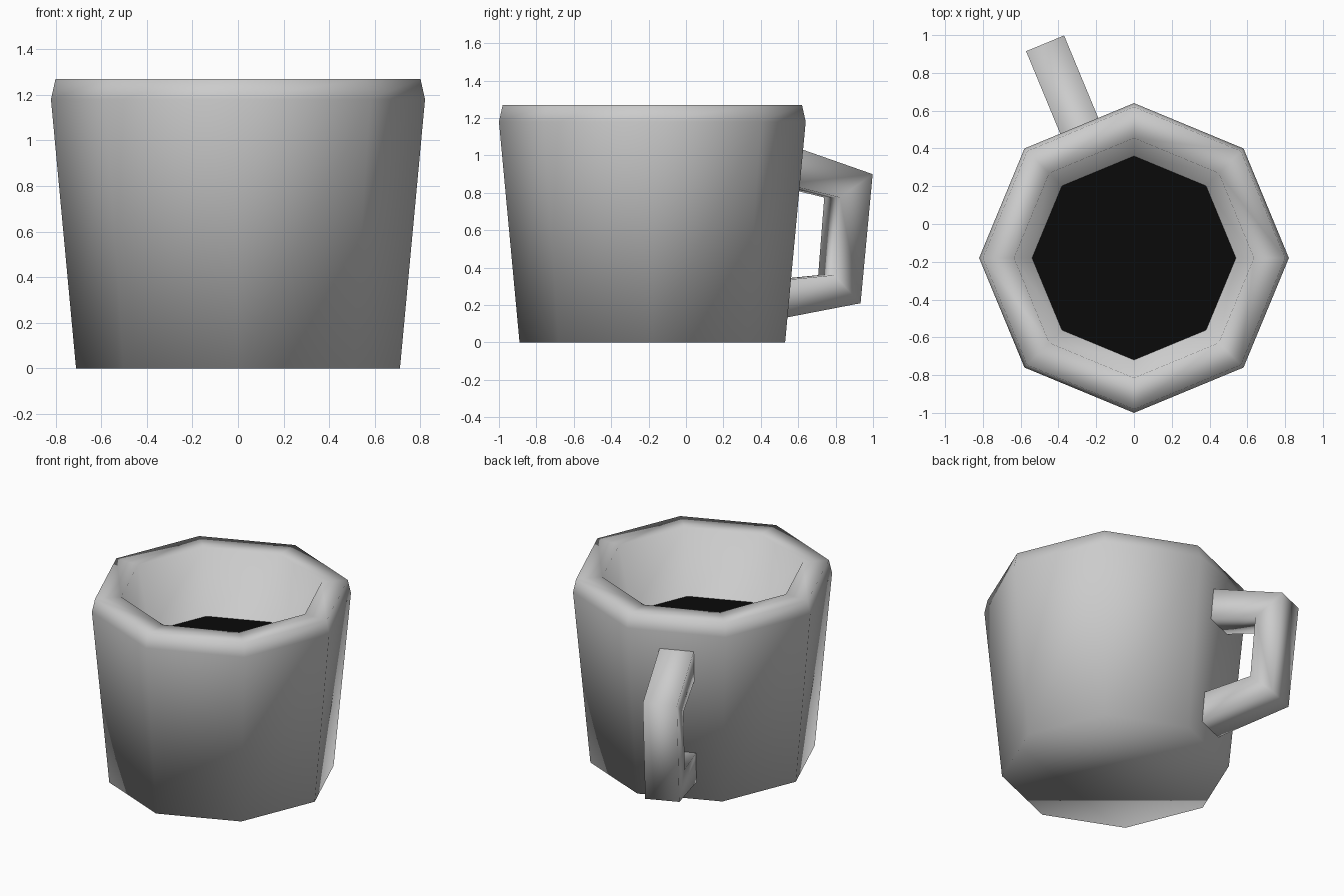
import bpy, bmesh, math
from mathutils import Vector

if "Cube" in bpy.data.objects:
    bpy.data.objects.remove(bpy.data.objects["Cube"])

CY = -0.18   # the cup axis sits forward of the origin
SIDES = 8


def material(name, value):
    m = bpy.data.materials.new(name)
    m.diffuse_color = (value, value, value, 1)
    m.use_nodes = True
    m.node_tree.nodes["Principled BSDF"].inputs["Base Color"].default_value = m.diffuse_color
    return m


ceramic = material("light grey ceramic", 0.6)
coffee = material("black coffee", 0.003)


def finish(bm, name, mat, smooth):
    bmesh.ops.recalc_face_normals(bm, faces=bm.faces[:])
    for f in bm.faces:
        f.smooth = smooth
    me = bpy.data.meshes.new(name)
    bm.to_mesh(me)
    bm.free()
    me.materials.append(mat)
    ob = bpy.data.objects.new(name, me)
    bpy.context.collection.objects.link(ob)
    return ob


def ring(bm, r, z):
    return [bm.verts.new((r * math.cos(2 * math.pi * i / SIDES),
                          CY + r * math.sin(2 * math.pi * i / SIDES), z))
            for i in range(SIDES)]


def bridge(bm, a, b):
    n = len(a)
    for i in range(n):
        j = (i + 1) % n
        bm.faces.new((a[i], a[j], b[j], b[i]))


# Cup body: outer wall, bevelled rim, inner wall down to just below the coffee
bm = bmesh.new()
profile = [(0.71, 0), (0.82, 1.18), (0.80, 1.27), (0.635, 1.27), (0.538, 0.83)]
rings = [ring(bm, r, z) for r, z in profile]
for a, b in zip(rings, rings[1:]):
    bridge(bm, a, b)
bm.faces.new(rings[0])
bm.faces.new(rings[-1])
finish(bm, "cup_body", ceramic, True)

# Coffee surface
bm = bmesh.new()
bm.faces.new(ring(bm, 0.54, 0.838))
liquid = finish(bm, "coffee_surface", coffee, False)
if liquid.data.polygons[0].normal.z < 0:
    liquid.data.flip_normals()

# Handle: square section swept through four stations, on the back-left facet
ang = math.radians(112.5)
out = Vector((math.cos(ang), math.sin(ang), 0))
side = Vector((-math.sin(ang), math.cos(ang), 0)) * 0.109
# each station: outer (distance, height), inner (distance, height)
stations = [((0.735, 1.06), (0.72, 0.847)),
            ((1.23, 0.90), (1.04, 0.775)),
            ((1.16, 0.21), (1.005, 0.36)),
            ((0.655, 0.12), (0.675, 0.33))]
bm = bmesh.new()


def point(dz, s):
    return bm.verts.new(Vector((0, CY, dz[1])) + out * dz[0] + side * s)


loops = [[point(o, -1), point(o, 1), point(i, 1), point(i, -1)] for o, i in stations]
for a, b in zip(loops, loops[1:]):
    bridge(bm, a, b)
finish(bm, "handle", ceramic, True)
